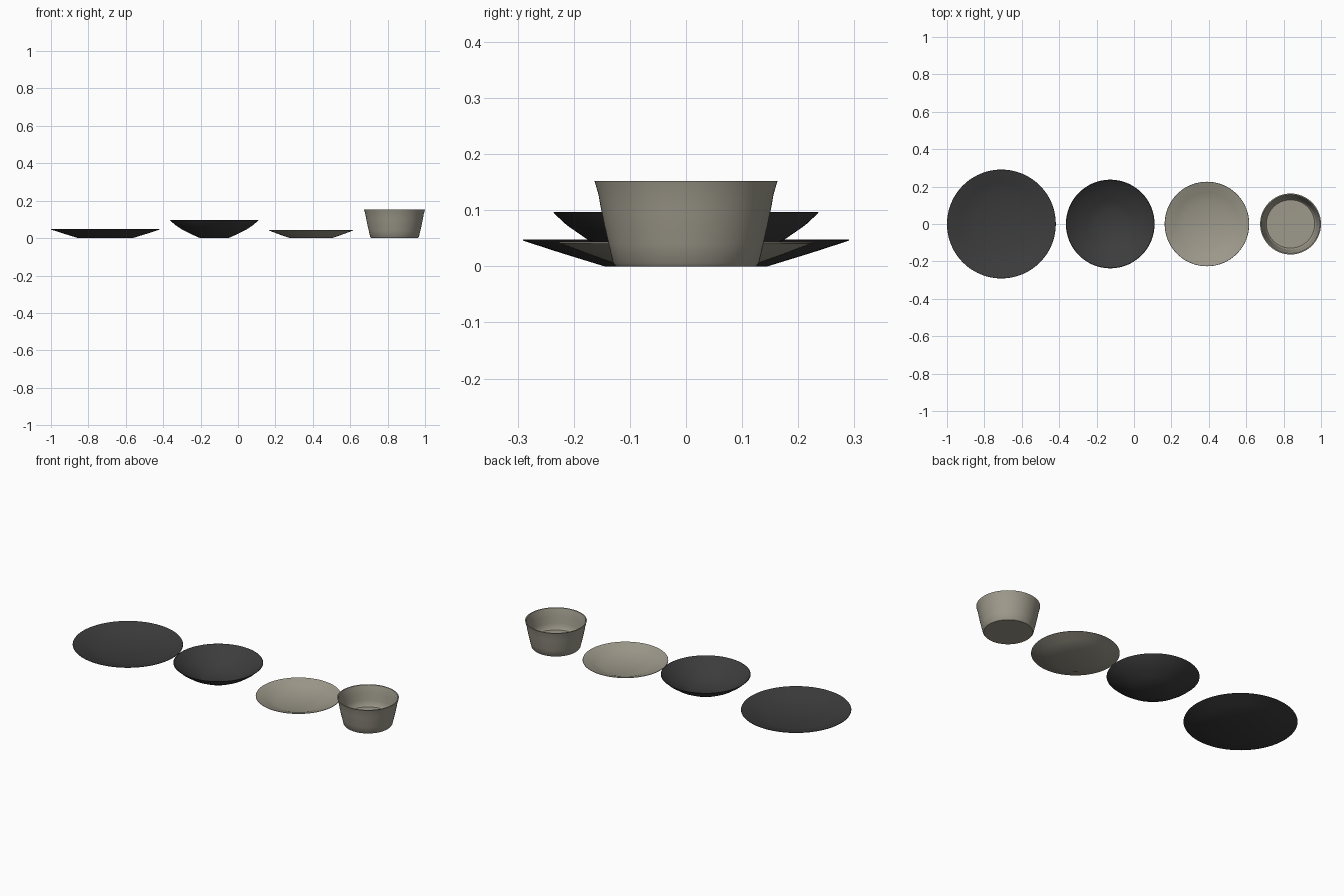
import bpy, bmesh, math

if "Cube" in bpy.data.objects:
    bpy.data.objects.remove(bpy.data.objects["Cube"])


def material(name, color):
    m = bpy.data.materials.new(name)
    m.diffuse_color = (*color, 1)
    m.use_nodes = True
    m.node_tree.nodes["Principled BSDF"].inputs["Base Color"].default_value = m.diffuse_color
    return m


charcoal = material("charcoal glaze", (0.045, 0.045, 0.045))
stone = material("stone glaze", (0.34, 0.32, 0.26))


def lathe(name, x, profile, mat, sides=96):
    """Revolve a closed (radius, height) profile about a vertical axis at x."""
    bm = bmesh.new()
    rings = []
    for r, z in profile:
        if r == 0:
            rings.append([bm.verts.new((0, 0, z))] * sides)
        else:
            rings.append([bm.verts.new((r * math.cos(2 * math.pi * i / sides),
                                        r * math.sin(2 * math.pi * i / sides), z))
                          for i in range(sides)])
    for a, b in zip(rings, rings[1:]):
        for i in range(sides):
            j = (i + 1) % sides
            bm.faces.new(list(dict.fromkeys((a[i], a[j], b[j], b[i]))))
    bmesh.ops.recalc_face_normals(bm, faces=bm.faces)
    mesh = bpy.data.meshes.new(name)
    bm.to_mesh(mesh)
    bm.free()
    mesh.materials.append(mat)
    obj = bpy.data.objects.new(name, mesh)
    obj.location.x = x
    bpy.context.collection.objects.link(obj)
    bpy.ops.object.select_all(action='DESELECT')
    obj.select_set(True)
    bpy.context.view_layer.objects.active = obj
    bpy.ops.object.shade_smooth_by_angle(angle=math.radians(35))
    return obj


# Large flat plate
lathe("dinner_plate", -0.709,
      [(0, 0), (0.145, 0), (0.22, 0.023), (0.291, 0.046), (0.29, 0.048),
       (0.22, 0.027), (0.155, 0.006), (0, 0.005)], charcoal)

# Shallow bowl with a curved wall
lathe("shallow_bowl", -0.127,
      [(0, 0), (0.075, 0), (0.125, 0.022), (0.173, 0.046), (0.212, 0.073),
       (0.237, 0.096), (0.234, 0.097), (0.209, 0.076), (0.17, 0.051),
       (0.125, 0.028), (0.077, 0.006), (0, 0.005)], charcoal)

# Small side plate
lathe("side_plate", 0.39,
      [(0, 0), (0.113, 0), (0.17, 0.02), (0.226, 0.041), (0.225, 0.043),
       (0.17, 0.025), (0.123, 0.006), (0, 0.005)], stone)

# Deep cup with a flared lip
lathe("cup", 0.837,
      [(0, 0), (0.125, 0), (0.13, 0.006), (0.138, 0.04), (0.146, 0.075),
       (0.152, 0.105), (0.156, 0.128), (0.163, 0.152), (0.157, 0.152),
       (0.150, 0.128), (0.146, 0.105), (0.140, 0.07), (0.135, 0.042),
       (0.129, 0.036), (0, 0.035)], stone)
